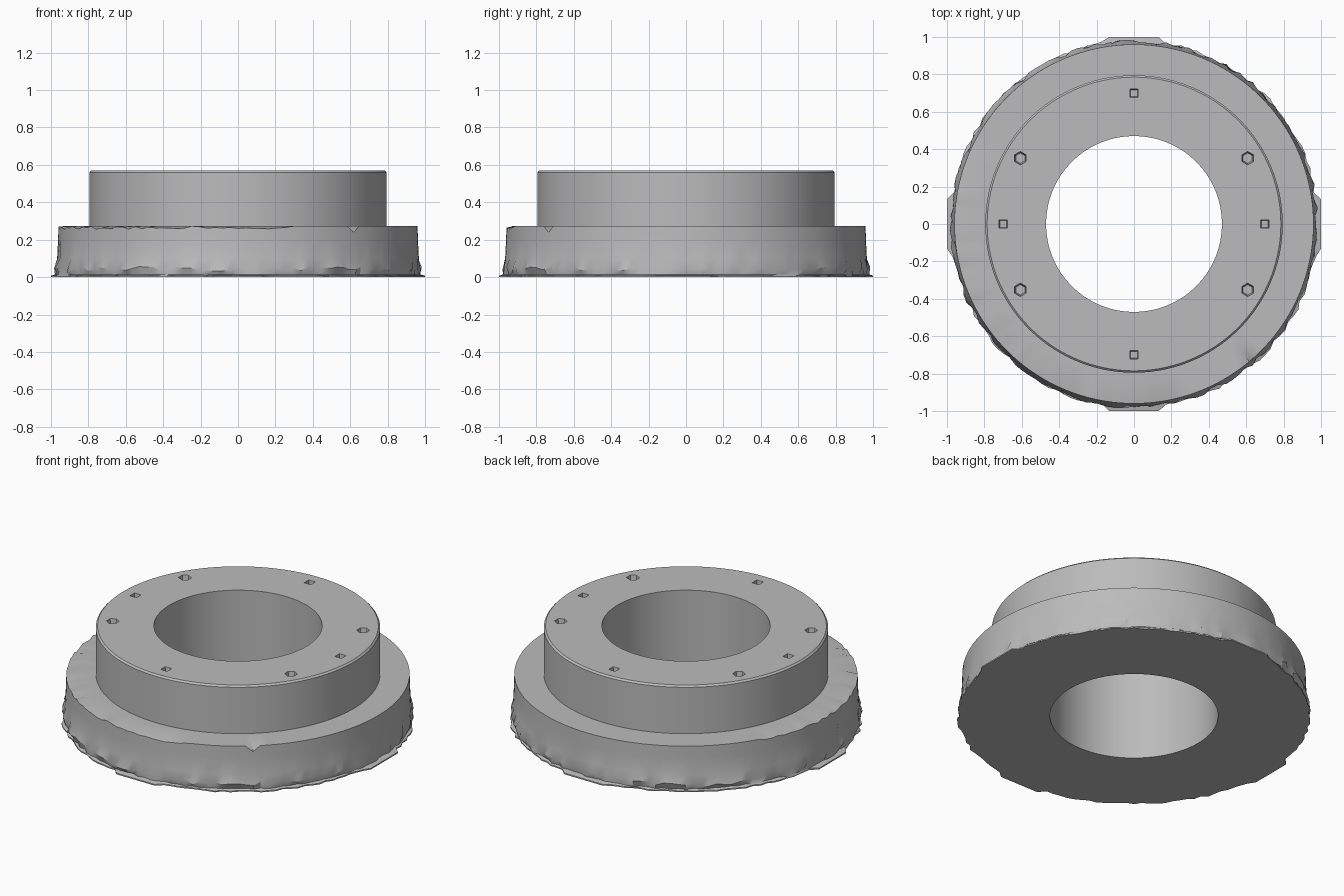
import bpy, bmesh, math, random

if "Cube" in bpy.data.objects:
    bpy.data.objects.remove(bpy.data.objects["Cube"])

random.seed(4)
N = 144

grey = bpy.data.materials.new("plain grey")
grey.diffuse_color = (0.5, 0.5, 0.5, 1)
grey.use_nodes = True
grey.node_tree.nodes["Principled BSDF"].inputs["Base Color"].default_value = grey.diffuse_color


def new_object(name, bm):
    bmesh.ops.recalc_face_normals(bm, faces=bm.faces)
    mesh = bpy.data.meshes.new(name)
    bm.to_mesh(mesh)
    bm.free()
    mesh.materials.append(grey)
    ob = bpy.data.objects.new(name, mesh)
    bpy.context.collection.objects.link(ob)
    return ob


# Profile at one angle: rough foot, worn shoulder, clean hub and bore
def profile(a):
    deg = math.degrees(a) % 360
    c = max(abs(math.cos(a)), abs(math.sin(a)))
    if c > 0.987:                       # flat spots of the thin skirt
        skirt = 1.0 / c
    else:
        skirt = 0.982 + random.uniform(-0.010, 0.010)
    bulge = 0.978 + random.uniform(-0.010, 0.010)
    under = 0.970 + random.uniform(-0.008, 0.010)
    worn = 150 < deg < 290              # front-left part of the shoulder is worn
    rim_z = 0.274 - (random.uniform(0.0, 0.018) if worn else 0.0)
    if abs(deg - 310) < 1.2:            # small nick in the rim
        rim_z -= 0.035
    side = 0.955 if abs(deg - 188) < 1.2 else 0.967
    return [(0.47, 0.0), (skirt, 0.0), (skirt, 0.008),
            (under, 0.014), (bulge, 0.045 + random.uniform(-0.012, 0.012)),
            (side, 0.10), (0.962, 0.20), (0.960, rim_z),
            (0.88, 0.274), (0.795, 0.274),
            (0.795, 0.560), (0.785, 0.570), (0.47, 0.570)]


bm = bmesh.new()
rings = []
for i in range(N):
    a = 2 * math.pi * i / N
    rings.append([bm.verts.new((r * math.cos(a), r * math.sin(a), z))
                  for r, z in profile(a)])
for i in range(N):
    p, q = rings[i], rings[(i + 1) % N]
    for k in range(len(p)):
        m = (k + 1) % len(p)
        bm.faces.new((p[k], q[k], q[m], p[m]))
ring = new_object("flanged_ring", bm)

# Eight small sockets in the top face: square on the axes, six-sided between
bm = bmesh.new()
sockets = [(0, 0.70, 4), (0, -0.70, 4), (0.70, 0, 4), (-0.70, 0, 4)]
sockets += [(sx * 0.608, sy * 0.352, 6) for sx in (1, -1) for sy in (1, -1)]
for x, y, n in sockets:
    r = 0.033 if n == 4 else 0.037
    turn = math.pi / 4 if n == 4 else math.pi / 6
    loops = []
    for z, s in ((0.52, 0.75), (0.60, 1.1)):
        loops.append([bm.verts.new((x + r * s * math.cos(turn + 2 * math.pi * j / n),
                                    y + r * s * math.sin(turn + 2 * math.pi * j / n), z))
                      for j in range(n)])
    lo, hi = loops
    bm.faces.new(lo)
    bm.faces.new(hi)
    for j in range(n):
        k = (j + 1) % n
        bm.faces.new((lo[j], lo[k], hi[k], hi[j]))
cutter = new_object("socket_cutter", bm)
cutter.hide_render = True

mod = ring.modifiers.new("sockets", 'BOOLEAN')
mod.operation = 'DIFFERENCE'
mod.solver = 'EXACT'
mod.object = cutter
bpy.context.view_layer.objects.active = ring
ring.select_set(True)
cutter.select_set(False)
bpy.ops.object.modifier_apply(modifier=mod.name)
bpy.data.objects.remove(cutter)

bpy.ops.object.shade_smooth_by_angle(angle=math.radians(30))
